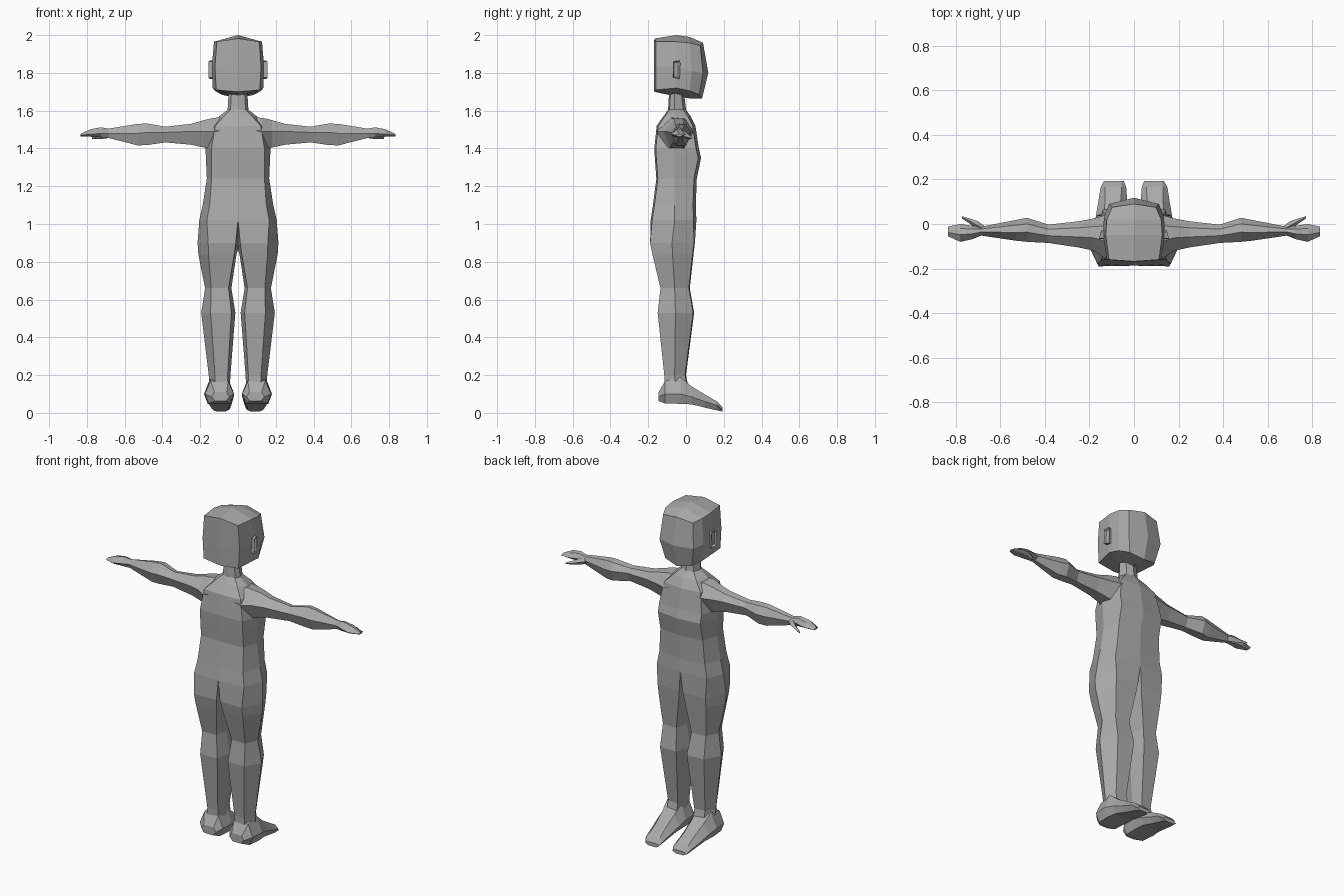
import bpy, bmesh
from mathutils import Vector

skin = bpy.data.materials.new("grey_clay")
skin.diffuse_color = (0.4, 0.4, 0.4, 1)


def loft(name, rings, closed=True, caps=(True, True), mirror=True):
    """Bridge a list of rings and mirror the half across x = 0."""
    bm = bmesh.new()
    vs = [[bm.verts.new(p) for p in r] for r in rings]
    n = len(rings[0])
    for a, b in zip(vs, vs[1:]):
        for i in range(n if closed else n - 1):
            j = (i + 1) % n
            bm.faces.new((a[i], a[j], b[j], b[i]))
    if caps[0]:
        bm.faces.new(vs[0])
    if caps[1]:
        bm.faces.new(vs[-1])
    return finish(name, bm, mirror)


def finish(name, bm, mirror=True):
    bmesh.ops.recalc_face_normals(bm, faces=bm.faces)
    # Closed halves decide their own outward side; open halves face away from x = 0
    if any(e.is_boundary for e in bm.edges):
        f = max(bm.faces, key=lambda f: f.calc_center_median().x)
        if f.normal.x < 0:
            bmesh.ops.reverse_faces(bm, faces=bm.faces)
    me = bpy.data.meshes.new(name)
    bm.to_mesh(me)
    bm.free()
    me.materials.append(skin)
    ob = bpy.data.objects.new(name, me)
    bpy.context.collection.objects.link(ob)
    if mirror:
        m = ob.modifiers.new("mirror", 'MIRROR')
        m.use_clip = True
        m.merge_threshold = 0.0005
    return ob


# Torso, neck and legs: one welded half mesh
# torso rows: z, flat half width, full half width, y0, y1
torso = [(1.69, .035, .05, -.09, -.01), (1.605, .04, .055, -.095, .0),
         (1.57, .075, .10, -.12, .025), (1.52, .12, .14, -.155, .05),
         (1.40, .14, .172, -.168, .068), (1.35, .14, .17, -.165, .08),
         (1.24, .14, .165, -.157, .057), (1.10, .15, .187, -.175, .052),
         (1.02, .165, .205, -.187, .055)]
# leg rows: z, inner side, inner flat, outer flat, outer side, y0, y1
legs = [(.90, .0, .012, .158, .214, -.195, .047), (.84, .008, .02, .156, .210, -.183, .04),
        (.66, .035, .05, .142, .174, -.14, .02), (.53, .014, .035, .145, .195, -.155, .043),
        (.20, .04, .055, .122, .155, -.12, .0), (.10, .045, .055, .125, .15, -.12, .02)]
bm = bmesh.new()
prev = None
for z, f, w, y0, y1 in torso:
    ym = -.06
    row = [bm.verts.new(p) for p in
           ((0, y0, z), (f, y0 + .008, z), (w, ym, z), (f, y1 - .015, z), (0, y1, z))]
    if prev:
        for i in range(4):
            bm.faces.new((prev[i], prev[i + 1], row[i + 1], row[i]))
    prev = row
crotch = bm.verts.new((0, -.06, .87))
prev.append(crotch)
for k, (z, si, fi, fo, so, y0, y1) in enumerate(legs):
    ym = (y0 + y1) / 2
    row = [bm.verts.new(p) for p in
           ((fi, y0 + .008, z), (fo, y0 + .005, z), (so, ym, z),
            (fo, y1 - .005, z), (fi, y1, z), (si, ym, z if k else .865))]
    for i in range(6):
        j = (i + 1) % 6
        bm.faces.new((prev[i], prev[j], row[j], row[i]))
    prev = row
bm.faces.new(prev)
finish("body", bm)

# Feet: rings from heel to toe: y, inner x, outer x, bottom, middle, top, top inset
feet = [(-.145, .045, .14, .062, .085, .11, .015), (-.11, .022, .175, .05, .10, .17, .03),
        (-.03, .02, .18, .048, .10, .19, .035), (.03, .022, .172, .045, .085, .14, .035),
        (.10, .03, .16, .028, .06, .098, .03), (.165, .035, .15, .013, .04, .06, .02),
        (.192, .045, .135, .008, .018, .03, .01)]
loft("feet", [[(a + .02, y, b), (c - .02, y, b), (c, y, m), (c - s, y, t), (a + s, y, t), (a, y, m)]
              for y, a, c, b, m, t, s in feet])

# Arms and hands: x, bottom, ridge, top, y0, y1
arms = [(.05, 1.40, 1.50, 1.565, -.15, .045), (.13, 1.395, 1.49, 1.562, -.155, .04),
        (.18, 1.405, 1.49, 1.55, -.12, .025), (.25, 1.42, 1.49, 1.53, -.105, .012),
        (.385, 1.432, 1.485, 1.515, -.085, -.003), (.48, 1.418, 1.485, 1.532, -.08, .028),
        (.53, 1.416, 1.48, 1.53, -.075, .018), (.685, 1.455, 1.48, 1.505, -.052, -.012),
        (.725, 1.46, 1.48, 1.512, -.068, -.008), (.78, 1.462, 1.475, 1.502, -.08, .0),
        (.835, 1.464, 1.47, 1.476, -.055, -.012)]
loft("arms", [[(x, y0 * .6 + y1 * .4, t), (x, y0, m), (x, y0 * .75 + y1 * .25, b),
               (x, y0 * .25 + y1 * .75, b), (x, y1, m), (x, y0 * .25 + y1 * .75, t - .006)]
              for x, b, m, t, y0, y1 in arms])

# Thumbs
loft("thumbs", [[(x, y - r, z), (x, y, z - r), (x, y + r, z), (x, y, z + r)]
                for x, y, z, r in [(.665, -.03, 1.478, .016), (.70, -.008, 1.472, .02),
                                   (.735, .012, 1.462, .012), (.772, .03, 1.455, .005)]])

# Head: half outlines from y0 to y1 as (x, y, z)
head = [[(0, -.168, 1.982), (.112, -.16, 1.966), (.122, -.16, 1.83), (.115, -.16, 1.71), (0, -.168, 1.70)],
        [(0, -.05, 2.0), (.127, -.05, 1.965), (.139, -.05, 1.83), (.134, -.05, 1.72), (0, -.05, 1.675)],
        [(0, .02, 1.99), (.122, .02, 1.958), (.135, .03, 1.81), (.122, .02, 1.705), (0, .02, 1.665)],
        [(0, .09, 1.96), (.098, .075, 1.945), (.112, .09, 1.80), (.088, .07, 1.685), (0, .085, 1.665)]]
bm = bmesh.new()
grid = [[bm.verts.new(p) for p in r] for r in head]
for a, b in zip(grid, grid[1:]):
    for i in range(4):
        bm.faces.new((a[i], a[i + 1], b[i + 1], b[i]))
# flat plate on one end, ridged plate on the other
for row, y in ((grid[0], -.17), (grid[-1], .118)):
    mid = bm.verts.new((0, y, 1.80))
    bm.faces.new((row[0], row[1], row[2], mid))
    bm.faces.new((mid, row[2], row[3], row[4]))
finish("head", bm)

# Ears: tilted slabs with a hollow
bm = bmesh.new()
lo = [(-.068, 1.775), (-.034, 1.768), (-.03, 1.85), (-.036, 1.865), (-.066, 1.86)]
inner = [bm.verts.new((.125, y, z)) for y, z in lo]
outer = [bm.verts.new((.157 - (y + .068) * .25, y, z)) for y, z in lo]
for i in range(5):
    j = (i + 1) % 5
    bm.faces.new((inner[i], inner[j], outer[j], outer[i]))
bm.faces.new(inner)
front = bm.faces.new(outer)
bmesh.ops.recalc_face_normals(bm, faces=bm.faces)
bmesh.ops.inset_region(bm, faces=[front], thickness=.009, depth=-.012)
finish("ears", bm)
